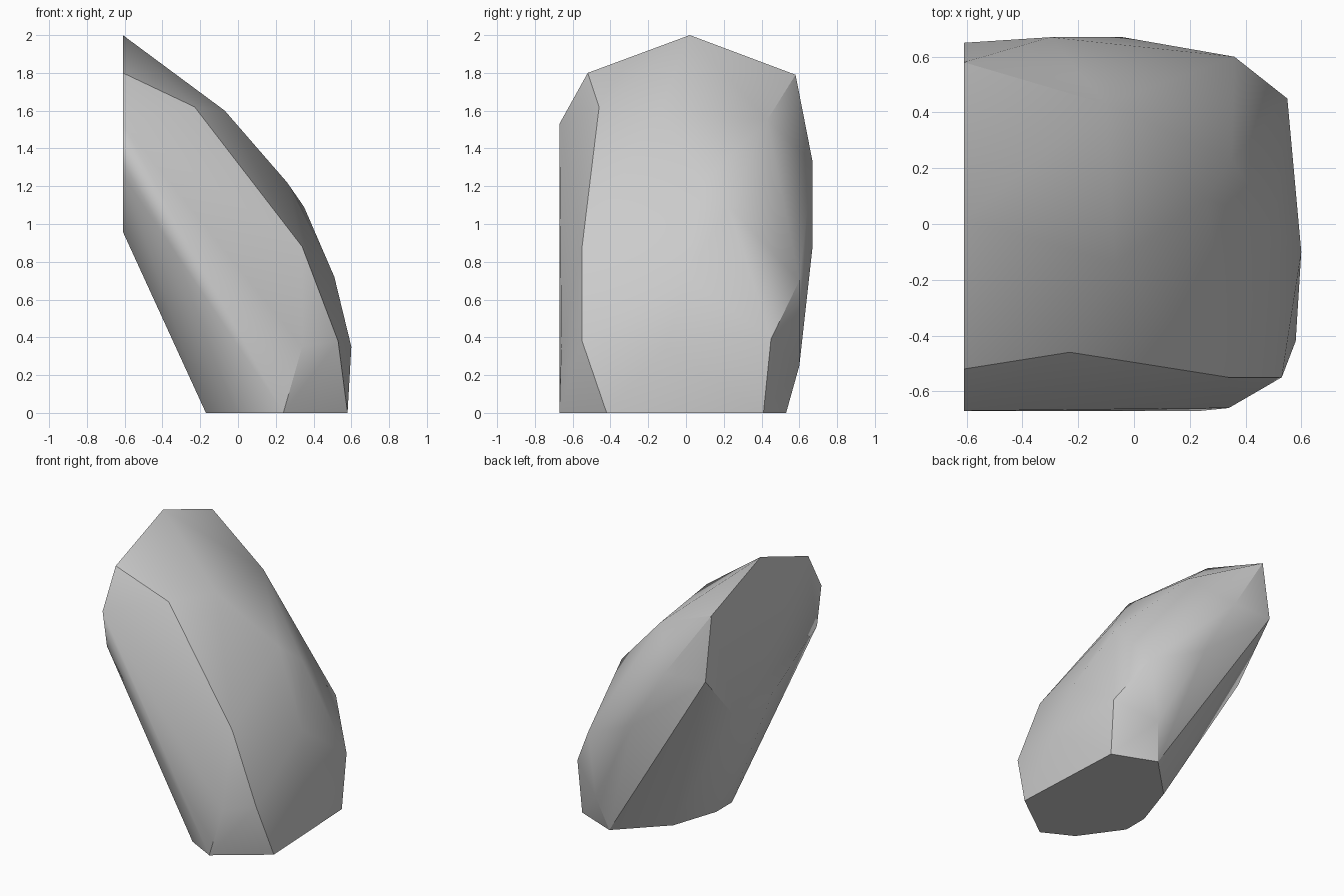
import bpy
import bmesh
import math
from mathutils import Vector

default_cube = bpy.data.objects.get("Cube")
if default_cube:
    bpy.data.objects.remove(default_cube, do_unlink=True)


def make_material(name, colour):
    material = bpy.data.materials.new(name)
    material.use_nodes = True
    material.diffuse_color = colour
    shader = material.node_tree.nodes["Principled BSDF"]
    shader.inputs["Base Color"].default_value = colour
    shader.inputs["Roughness"].default_value = 0.9
    return material


def make_hull(name, corners, material):
    """Wrap a tight faceted skin around the corner points."""
    mesh = bpy.data.meshes.new(name)
    bm = bmesh.new()
    for corner in corners:
        bm.verts.new(corner)
    hull = bmesh.ops.convex_hull(bm, input=bm.verts)
    unused = [v for v in bm.verts if not v.link_faces]
    bmesh.ops.delete(bm, geom=unused, context="VERTS")
    # Merge the triangles of the flat cut faces
    bmesh.ops.dissolve_limit(bm, angle_limit=math.radians(1),
                             verts=bm.verts, edges=bm.edges)
    bmesh.ops.recalc_face_normals(bm, faces=bm.faces)
    bm.to_mesh(mesh)
    bm.free()
    mesh.materials.append(material)
    obj = bpy.data.objects.new(name, mesh)
    bpy.context.collection.objects.link(obj)
    return obj


# Flat cut wall, as (y, z) outline on the right side
wall_x = -0.61
wall_outline = [(0.02, 2), (-0.52, 1.8), (-0.67, 1.53), (-0.62, 1.26),
                (-0.1, 0.96), (0.33, 0.98), (0.65, 1.34), (0.58, 1.79)]
wall = [Vector((wall_x, y, z)) for y, z in wall_outline]

# Flat base, as (x, y) outline on the ground
base_outline = [(0.58, -0.42), (0.54, 0.41), (0.24, 0.53), (-0.06, 0.23),
                (-0.17, -0.1), (-0.17, -0.28), (0.03, -0.56), (0.24, -0.67)]
base = [Vector((x, y, 0)) for x, y in base_outline]

# Front ridge and lower front corner
front = [(-0.23, -0.46, 1.62), (0.34, -0.55, 0.88), (0.53, -0.55, 0.38),
         (0.34, -0.66, 0.35), (0.02, -0.67, 0.42)]

# Rounded outer slope
slope = [(-0.07, -0.14, 1.6), (0.26, 0.09, 1.22), (0.35, 0.23, 1.09),
         (0.51, 0, 0.72), (0.6, -0.1, 0.35)]

# Back shoulder and lower back corner
back = [(-0.1, 0.43, 1.55), (-0.3, 0.67, 1.33), (-0.04, 0.67, 0.88),
        (0.36, 0.6, 0.7), (0.55, 0.45, 0.39), (0.3, 0.6, 0.25)]

stone = make_material("stone grey", (0.6, 0.6, 0.6, 1))
rock = make_hull("leaning_rock", wall + base + front + slope + back, stone)

# Smooth the shallow facets while the strong ridges stay sharp
bpy.ops.object.select_all(action="DESELECT")
rock.select_set(True)
bpy.context.view_layer.objects.active = rock
bpy.ops.object.shade_smooth_by_angle(angle=math.radians(30))
